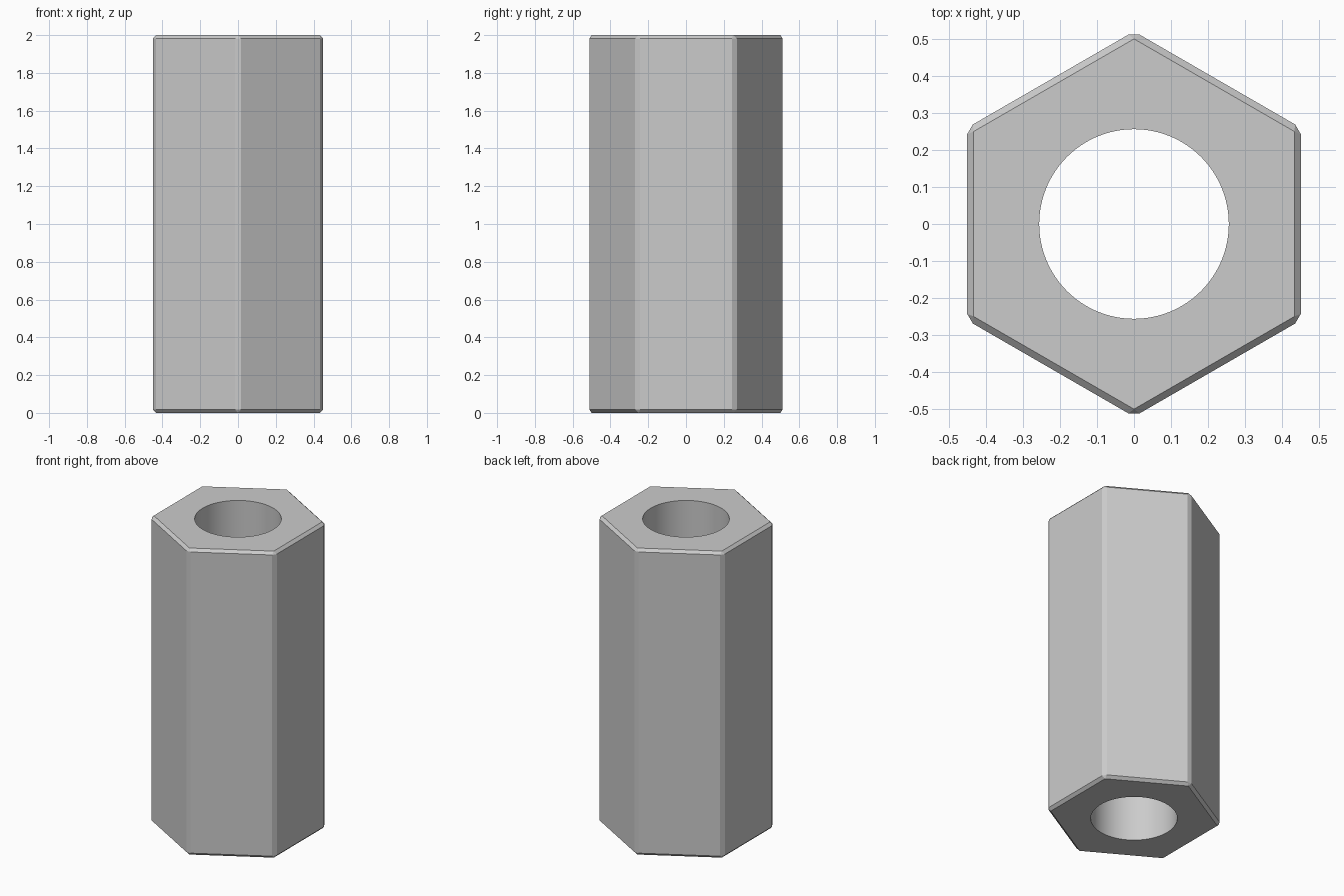
import bpy
import bmesh
import math
from mathutils import Matrix

HEIGHT, CORNER_RADIUS, HOLE_RADIUS, CHAMFER = 2.0, 0.52, 0.256, 0.0175

default = bpy.data.objects.get("Cube")
if default:
    bpy.data.objects.remove(default, do_unlink=True)

# Plain grey material
grey = bpy.data.materials.new("light grey")
grey.use_nodes = True
grey.diffuse_color = (0.6, 0.6, 0.6, 1)
grey.node_tree.nodes["Principled BSDF"].inputs["Base Color"].default_value = grey.diffuse_color


def prism(name, sides, radius, height, bevel=0.0):
    """Upright prism centred on the middle of the sleeve, first corner on the y axis."""
    bm = bmesh.new()
    place = Matrix.Translation((0, 0, HEIGHT / 2)) @ Matrix.Rotation(math.pi / 2, 4, "Z")
    # Explicit profile keeps a corner on the y axis
    ring = [bm.verts.new(place @ Matrix.Rotation(2 * math.pi * i / sides, 4, "Z")
                         @ Matrix.Translation((radius, 0, -height / 2)).to_translation())
            for i in range(sides)]
    base = bm.faces.new(ring)
    top = bmesh.ops.extrude_face_region(bm, geom=[base])["geom"]
    bmesh.ops.translate(bm, verts=[v for v in top if isinstance(v, bmesh.types.BMVert)],
                        vec=(0, 0, height))
    bmesh.ops.recalc_face_normals(bm, faces=bm.faces)
    if bevel:
        bmesh.ops.bevel(bm, geom=bm.edges[:], offset=bevel, segments=1,
                        profile=0.5, affect="EDGES")
    mesh = bpy.data.meshes.new(name)
    bm.to_mesh(mesh)
    bm.free()
    mesh.materials.append(grey)
    obj = bpy.data.objects.new(name, mesh)
    bpy.context.collection.objects.link(obj)
    return obj


# Chamfered hexagonal sleeve and the round bore through it
sleeve = prism("hex_sleeve", 6, CORNER_RADIUS, HEIGHT, CHAMFER)
bore = prism("bore_cutter", 96, HOLE_RADIUS, HEIGHT + 0.2)
bore.hide_render = True

cut = sleeve.modifiers.new("bore", "BOOLEAN")
cut.operation, cut.solver, cut.object = "DIFFERENCE", "EXACT", bore

bpy.ops.object.select_all(action="DESELECT")
sleeve.select_set(True)
bpy.context.view_layer.objects.active = sleeve
bpy.ops.object.modifier_apply(modifier=cut.name)
bpy.data.objects.remove(bore, do_unlink=True)

# Smooth bore wall, crisp chamfers
bpy.ops.object.shade_smooth_by_angle(angle=math.radians(20))
